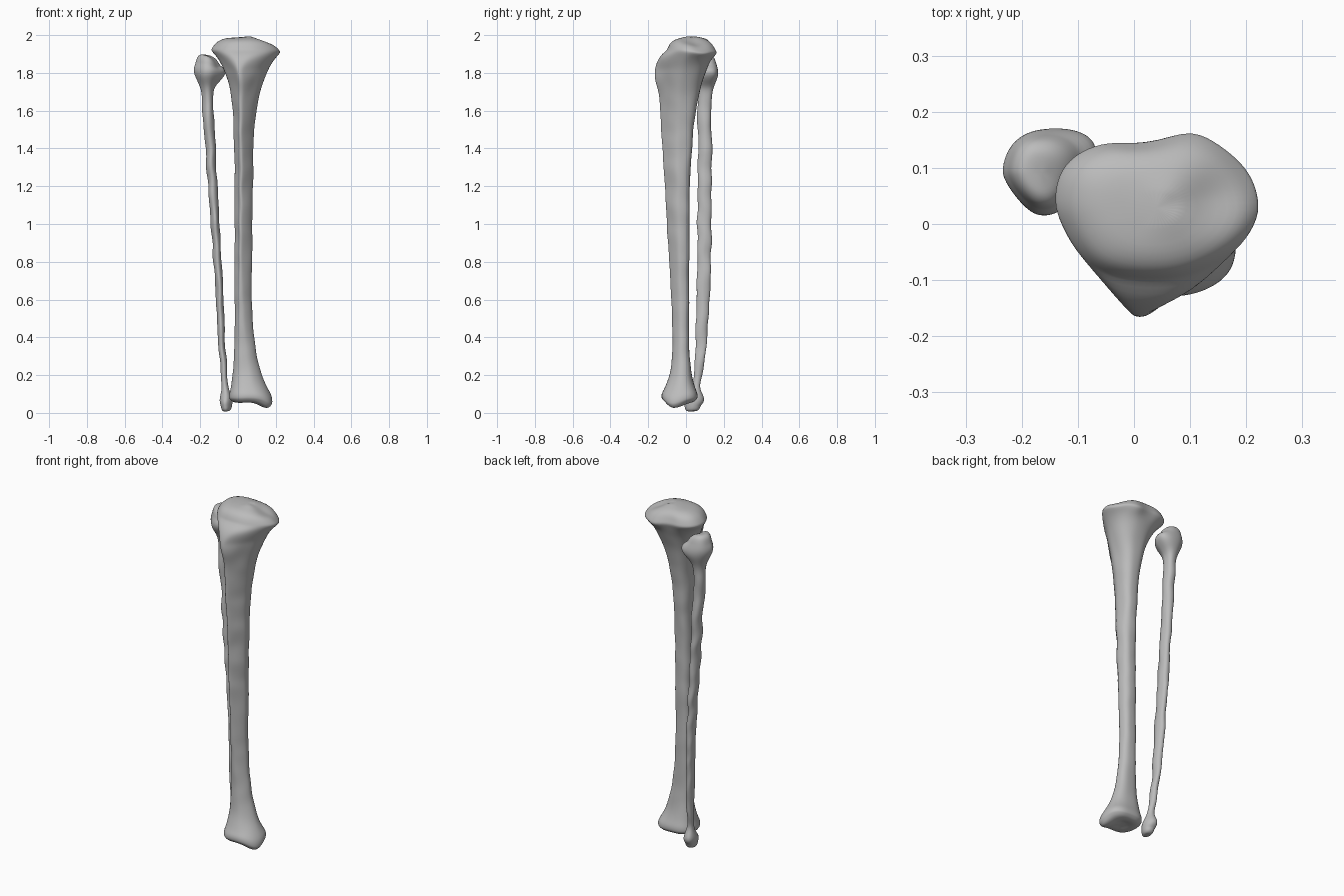
import bpy, bmesh, math
from mathutils import Vector, noise

if "Cube" in bpy.data.objects:
    bpy.data.objects.remove(bpy.data.objects["Cube"])

SIDES = 40
STEPS = 90

GREY = (0.5, 0.5, 0.5, 1)
bone = bpy.data.materials.new("bone grey")
bone.use_nodes = True
bone.diffuse_color = GREY
bone.node_tree.nodes["Principled BSDF"].inputs["Base Color"].default_value = GREY


def fade(distance, length):
    """Flare that is full at its end and dies away along the shaft."""
    return math.exp(-max(0, distance) / length)


def swell(z, middle, length):
    """Local thickening around one height."""
    return math.exp(-((z - middle) / length) ** 2)


def blunt(value, power):
    return math.copysign(abs(value) ** power, value)


def section(z, left, right, front, back, taper, shift, power):
    """Squarish section, narrowing to a front crest, fitted to its bounds."""
    outline = []
    for i in range(SIDES):
        angle = math.tau * i / SIDES
        across = blunt(math.cos(angle), power)
        depth = blunt(math.sin(angle), power)
        crest = max(0, -depth)
        outline.append((across * (1 - taper * crest) + shift * crest ** 2, depth))
    low = min(across for across, depth in outline)
    high = max(across for across, depth in outline)
    return [Vector((left + (right - left) * (across - low) / (high - low),
                    front + (back - front) * (depth + 1) / 2,
                    z)) for across, depth in outline]


def shin_section(z):
    """Shin bone: a triangular shaft flaring into plateau and ankle."""
    down, up = 1.92 - z, z - 0.1
    left = -0.018 - 0.127 * fade(down, 0.13) - 0.03 * fade(up, 0.1)
    right = (0.066 + 0.165 * fade(down, 0.19) + 0.11 * fade(up, 0.17)
             + 0.01 * swell(z, 1.1, 0.4))
    front = (-0.04 - 0.06 * z - 0.02 * swell(z, 1.8, 0.1)
             + 0.06 * fade(down, 0.04) - 0.085 * fade(up, 0.12))
    back = 0.015 + 0.143 * fade(down, 0.24) + 0.045 * fade(up, 0.1)
    crest = 0.6 * min(1, z / 0.8, (1.95 - z) / 0.13)
    return section(z, left, right, front, back, crest + 0.1, -crest / 2, 0.75)


def calf_section(z):
    """Calf bone: a thin leaning shaft with a knob at each end."""
    head, ankle = swell(z, 1.81, 0.07), swell(z, 0.06, 0.05)
    x = -0.062 - 0.06 * z + 0.015 * head
    y = 0.1 - 0.07 * fade(z, 0.3) - 0.01 * head
    wide = 0.015 + 0.008 * z + 0.05 * head + 0.018 * ankle
    deep = 0.038 - 0.03 * fade(z, 0.3) + 0.04 * head + 0.04 * ankle
    return section(z, x - wide, x + wide, y - deep, y + deep, 0.3, 0, 0.9)


def end_cap(ring, lift):
    """Flat-topped, round-edged end made of shrinking rings."""
    middle = sum(ring, Vector()) / SIDES
    rings = []
    for size in (0.97, 0.9, 0.8, 0.6, 0.4, 0.2):
        rise = Vector((0, 0, lift * (1 - size ** 6)))
        rings.append([middle + (point - middle) * size + rise for point in ring])
    return rings


def build_bone(name, shape, bottom, top, bottom_lift, top_lift, bumps, rough):
    rings = [shape(bottom + (top - bottom) * i / STEPS) for i in range(STEPS + 1)]
    rings = (end_cap(rings[0], -bottom_lift)[::-1] + rings
             + end_cap(rings[-1], top_lift))

    # raised and hollowed areas, then slight natural waviness
    for ring in rings:
        for point in ring:
            move = Vector()
            for centre, radius, push in bumps:
                reach = (point - Vector(centre)).length
                move += Vector(push) * swell(reach, 0, radius)
            point += move
            point += noise.noise_vector(point * 10) * rough

    # skin the rings
    bm = bmesh.new()
    loops = [[bm.verts.new(point) for point in ring] for ring in rings]
    for lower, upper in zip(loops, loops[1:]):
        for i in range(SIDES):
            j = (i + 1) % SIDES
            bm.faces.new((lower[i], lower[j], upper[j], upper[i]))
    bm.faces.new(loops[0][::-1])
    bm.faces.new(loops[-1])
    for face in bm.faces:
        face.smooth = True
    mesh = bpy.data.meshes.new(name)
    bm.to_mesh(mesh)
    bm.free()
    mesh.materials.append(bone)
    obj = bpy.data.objects.new(name, mesh)
    bpy.context.collection.objects.link(obj)
    obj.modifiers.new("smooth", "SUBSURF").levels = 1


shin_bumps = [
    ((0.16, -0.06, 0.06), 0.06, (0.01, -0.01, -0.035)),  # inner ankle point
    ((0.06, -0.03, 0.05), 0.05, (0, 0, 0.015)),          # ankle hollow
    ((0.06, 0.03, 2), 0.04, (0, 0, 0.02)),               # plateau ridge
    ((0.15, 0.04, 2), 0.06, (0, 0, -0.025)),             # inner plateau dish
    ((0.2, 0.1, 1.95), 0.08, (-0.01, -0.01, -0.02)),     # inner rim slope
    ((0.02, 0.16, 1.94), 0.05, (0, -0.015, 0)),          # back notch
    ((0.1, 0.16, 1.92), 0.05, (0, 0.015, -0.015)),       # inner back lobe
]
calf_bumps = [
    ((-0.11, 0.07, 1.88), 0.05, (0, 0, -0.03)),          # joint facet
    ((-0.1, 0.14, 1.8), 0.05, (0.02, 0.01, 0)),          # back lobe
]
build_bone("shin_bone", shin_section, 0.08, 1.92, 0.03, 0.065, shin_bumps, 0.004)
build_bone("calf_bone", calf_section, 0.035, 1.85, 0.03, 0.05, calf_bumps, 0.008)
